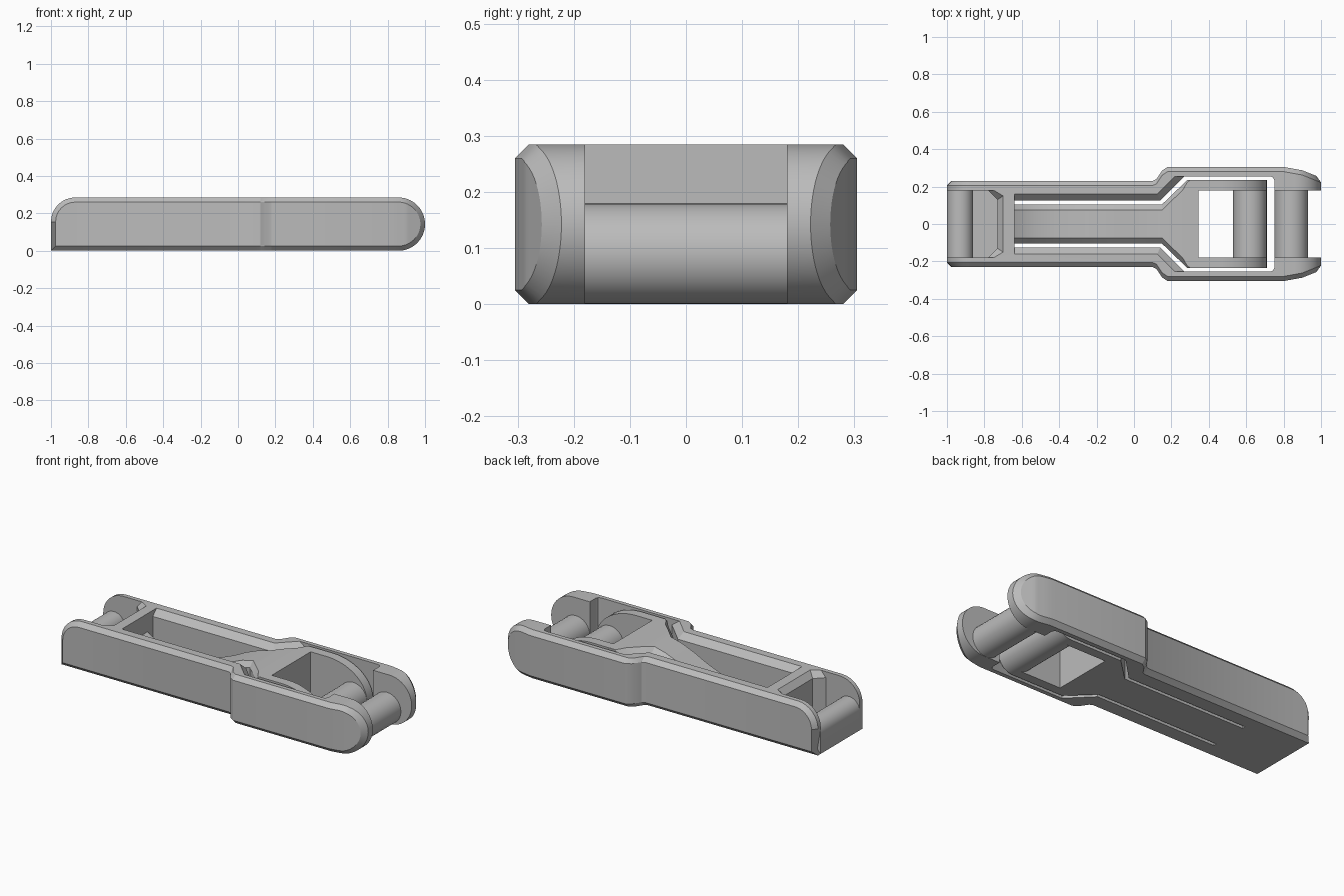
import bpy, bmesh, math

if "Cube" in bpy.data.objects:
    bpy.data.objects.remove(bpy.data.objects["Cube"])

H = 0.285
C = 0.025
GREY = bpy.data.materials.new("grey")
GREY.diffuse_color = (0.5, 0.5, 0.5, 1)
GREY.use_nodes = True
GREY.node_tree.nodes["Principled BSDF"].inputs["Base Color"].default_value = GREY.diffuse_color


def loft(name, rings):
    """Closed solid through rings with equal point counts."""
    bm = bmesh.new()
    vs = [[bm.verts.new(p) for p in r] for r in rings]
    n = len(rings[0])
    for a, b in zip(vs, vs[1:]):
        for i in range(n):
            j = (i + 1) % n
            bm.faces.new((a[i], a[j], b[j], b[i]))
    bm.faces.new(vs[0][::-1])
    bm.faces.new(vs[-1])
    bmesh.ops.remove_doubles(bm, verts=bm.verts, dist=1e-5)
    bmesh.ops.recalc_face_normals(bm, faces=bm.faces)
    me = bpy.data.meshes.new(name)
    bm.to_mesh(me)
    bm.free()
    me.materials.append(GREY)
    ob = bpy.data.objects.new(name, me)
    bpy.context.collection.objects.link(ob)
    return ob


def plan(half, z):
    """Ring in plan, mirrored across the long axis."""
    return [(x, y, z) for x, y in half] + [(x, -y, z) for x, y in reversed(half)]


def side_prism(name, prof, y0, y1):
    return loft(name, [[(x, y, z) for x, z in prof] for y in (y0, y1)])


def arc(cx, cz, rx, rz, a0, a1, n):
    return [(cx + rx * math.cos(math.radians(a0 + (a1 - a0) * i / n)),
             cz + rz * math.sin(math.radians(a0 + (a1 - a0) * i / n))) for i in range(n + 1)]


def lerp(table, x):
    if x <= table[0][0]:
        return table[0][1]
    for (x0, v0), (x1, v1) in zip(table, table[1:]):
        if x <= x1:
            return v0 + (v1 - v0) * (x - x0) / (x1 - x0)
    return table[-1][1]


def smooth(ob):
    bpy.ops.object.select_all(action='DESELECT')
    ob.select_set(True)
    bpy.context.view_layer.objects.active = ob
    bpy.ops.object.shade_smooth_by_angle(angle=math.radians(25))


def cut(ob, cutter):
    bpy.context.view_layer.objects.active = ob
    m = ob.modifiers.new("cut", 'BOOLEAN')
    m.operation = 'DIFFERENCE'
    m.solver = 'EXACT'
    m.object = cutter
    bpy.ops.object.modifier_apply(modifier=m.name)
    bpy.data.objects.remove(cutter)


# Outer body: stations along x, each (x, low, high) and its inset for the chamfer
WIDTH = [(0.1, 0.231), (0.12, 0.24), (0.15, 0.285), (0.18, 0.305), (0.8, 0.305), (0.9, 0.287), (1.0, 0.247)]
R = H / 2
stations = []
for i in range(9):
    a = math.radians(180 - 90 * i / 8)
    ca, sa = math.cos(a), math.sin(a)
    stations.append(((-0.87 + 0.13 * ca, 0, 0.155 + 0.13 * sa),
                     (-0.87 + 0.105 * ca, C, 0.155 + 0.105 * sa)))
for x in (0.1, 0.12, 0.15, 0.18, 0.8):
    stations.append(((x, 0, H), (x, C, H - C)))
for i in range(15):
    a = math.radians(90 - 90 * i / 14)
    ca, sa = math.cos(a), math.sin(a)
    r = R - C
    stations.append(((1 - R + R * ca, R - R * sa, R + R * sa),
                     (1 - R + r * ca, R - r * sa, R + r * sa)))
rings = []
for (x, lo, hi), (xi, li, hi2) in stations:
    w, wi = lerp(WIDTH, x) - C, lerp(WIDTH, xi)
    rings.append([(x, -w, lo), (x, w, lo), (xi, wi, li), (xi, wi, hi2),
                  (x, w, hi), (x, -w, hi), (xi, -wi, hi2), (xi, -wi, li)])
frame = loft("side_frame", rings)

# Rear pocket with clipped corners and a sloped upper edge on the cross web
low = [(-1.1, 0.18), (-0.78, 0.18), (-0.73, 0.13)]
top = [(-1.1, 0.18), (-0.75, 0.18), (-0.70, 0.15)]
cut(frame, loft("pocket_cutter", [plan(low, 0.05), plan(low, H - 0.035), plan(top, H), plan(top, 0.4)]))

# Central slot, head clearance and open front fork
tail = [(0.73, 0.255), (0.744, 0.249), (0.75, 0.235), (0.75, 0.18), (1.1, 0.18)]
low = [(-0.64, 0.125), (0.14, 0.125), (0.27, 0.255)] + tail
top = [(-0.64, 0.16), (0.125, 0.16), (0.22, 0.255)] + tail
cut(frame, loft("slot_cutter", [plan(low, -0.1), plan(low, H - 0.035), plan(top, H), plan(top, 0.4)]))
smooth(frame)

# Rear cross bar with rounded top
smooth(side_prism("rear_bar", [(-1, 0)] + arc(-0.93, 0.11, 0.07, 0.07, 180, 0, 16) + [(-0.86, 0)], -0.181, 0.181))

# Flexible tongue that rises and flares into the latch head
TOP = [(-0.66, 0.19), (-0.6, 0.155), (-0.52, 0.13), (-0.42, 0.12), (-0.3, 0.125), (-0.18, 0.15),
       (-0.08, 0.19), (0.0, 0.23), (0.08, 0.262), (0.15, 0.28), (0.2, H)]
HALF = [(0.15, 0.105), (0.285, 0.235)]
EDGE = [(0.26, 0.03), (0.30, 0.001)]
rings = []
for x in [p[0] for p in TOP] + [0.26, 0.285, 0.30, 0.345]:
    w, z, c = lerp(HALF, x), lerp(TOP, x), lerp(EDGE, x)
    rings.append([(x, -w, 0), (x, w, 0), (x, w, z - c), (x, w - c, z), (x, c - w, z), (x, -w, z - c)])
smooth(loft("latch_tongue", rings))

# Latch arms on both sides of the window
arm = [(0.34, 0), (0.34, H)] + arc(0.45, 0.09, 0.26, H - 0.09, 90, 0, 16) \
    + arc(0.62, 0.09, 0.09, 0.09, 0, -90, 8)[1:]
for side, s in (("left", 1), ("right", -1)):
    smooth(side_prism("latch_arm_" + side, arm, s * 0.18, s * 0.235))

# Latch pin and front hinge pin
for name, x in (("latch_pin", 0.62), ("front_pin", 0.84)):
    smooth(side_prism(name, arc(x, 0.09, 0.09, 0.09, 0, 348.75, 31), -0.185, 0.185))
